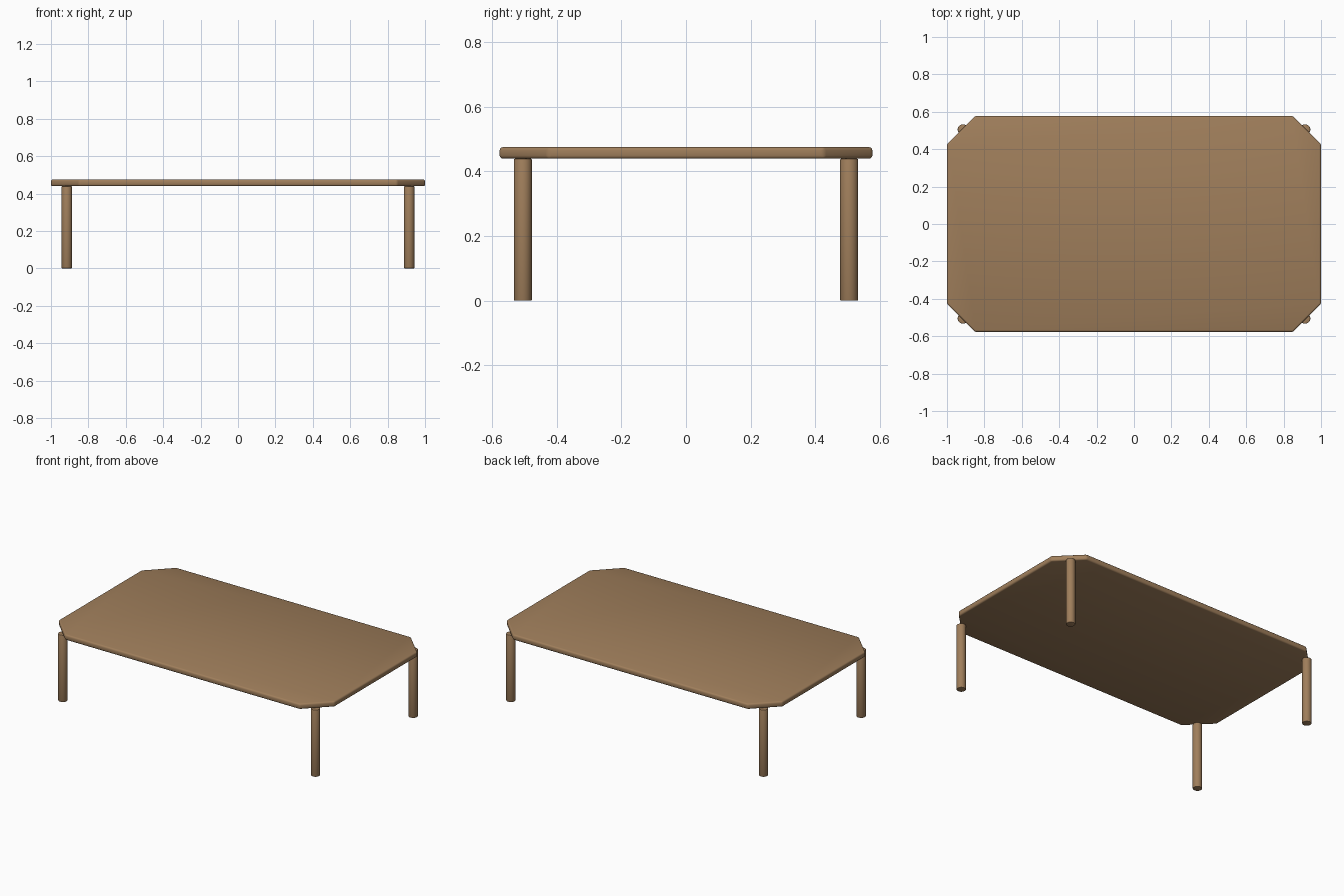
import bpy, bmesh

if "Cube" in bpy.data.objects:
    bpy.data.objects.remove(bpy.data.objects["Cube"])

wood = bpy.data.materials.new("warm wood")
wood.diffuse_color = (0.35, 0.21, 0.105, 1)
wood.use_nodes = True
wood.node_tree.nodes["Principled BSDF"].inputs["Base Color"].default_value = wood.diffuse_color

HX, HY = 1.0, 0.577          # half size of the top
CUT = 0.15                   # corner cut
Z0, Z1 = 0.439, 0.475        # underside and upper face
LEG_X, LEG_Y, LEG_R = 0.915, 0.505, 0.028


def finish(bm, name, bevel, segments):
    mesh = bpy.data.meshes.new(name)
    bm.to_mesh(mesh)
    bm.free()
    ob = bpy.data.objects.new(name, mesh)
    bpy.context.collection.objects.link(ob)
    mesh.materials.append(wood)
    mod = ob.modifiers.new("soft edges", 'BEVEL')
    mod.width, mod.segments = bevel, segments
    mod.limit_method, mod.angle_limit = 'ANGLE', 0.6
    bpy.ops.object.select_all(action='DESELECT')
    ob.select_set(True)
    bpy.context.view_layer.objects.active = ob
    bpy.ops.object.modifier_apply(modifier=mod.name)
    bpy.ops.object.shade_smooth_by_angle(angle=0.6)
    return ob


# Table top: rectangle with cut corners, extruded upward
bm = bmesh.new()
outline = []
for sx, sy in ((1, 1), (-1, 1), (-1, -1), (1, -1)):
    pair = [(sx * HX, sy * (HY - CUT)), (sx * (HX - CUT), sy * HY)]
    outline += pair if sx * sy > 0 else pair[::-1]
face = bm.faces.new([bm.verts.new((x, y, Z0)) for x, y in outline])
grown = bmesh.ops.extrude_face_region(bm, geom=[face], use_keep_orig=True)
top_verts = [g for g in grown["geom"] if isinstance(g, bmesh.types.BMVert)]
bmesh.ops.translate(bm, verts=top_verts, vec=(0, 0, Z1 - Z0))
bmesh.ops.recalc_face_normals(bm, faces=bm.faces)
finish(bm, "table_top", 0.01, 3)

# Four round legs, reaching slightly past the cut corners
for side, sx in (("left", -1), ("right", 1)):
    for end, sy in (("front", -1), ("back", 1)):
        bm = bmesh.new()
        bmesh.ops.create_cone(bm, cap_ends=True, segments=32, radius1=LEG_R,
                              radius2=LEG_R, depth=Z0)
        bmesh.ops.translate(bm, verts=bm.verts,
                            vec=(sx * LEG_X, sy * LEG_Y, Z0 / 2))
        finish(bm, f"{end}_{side}_leg", 0.003, 2)
